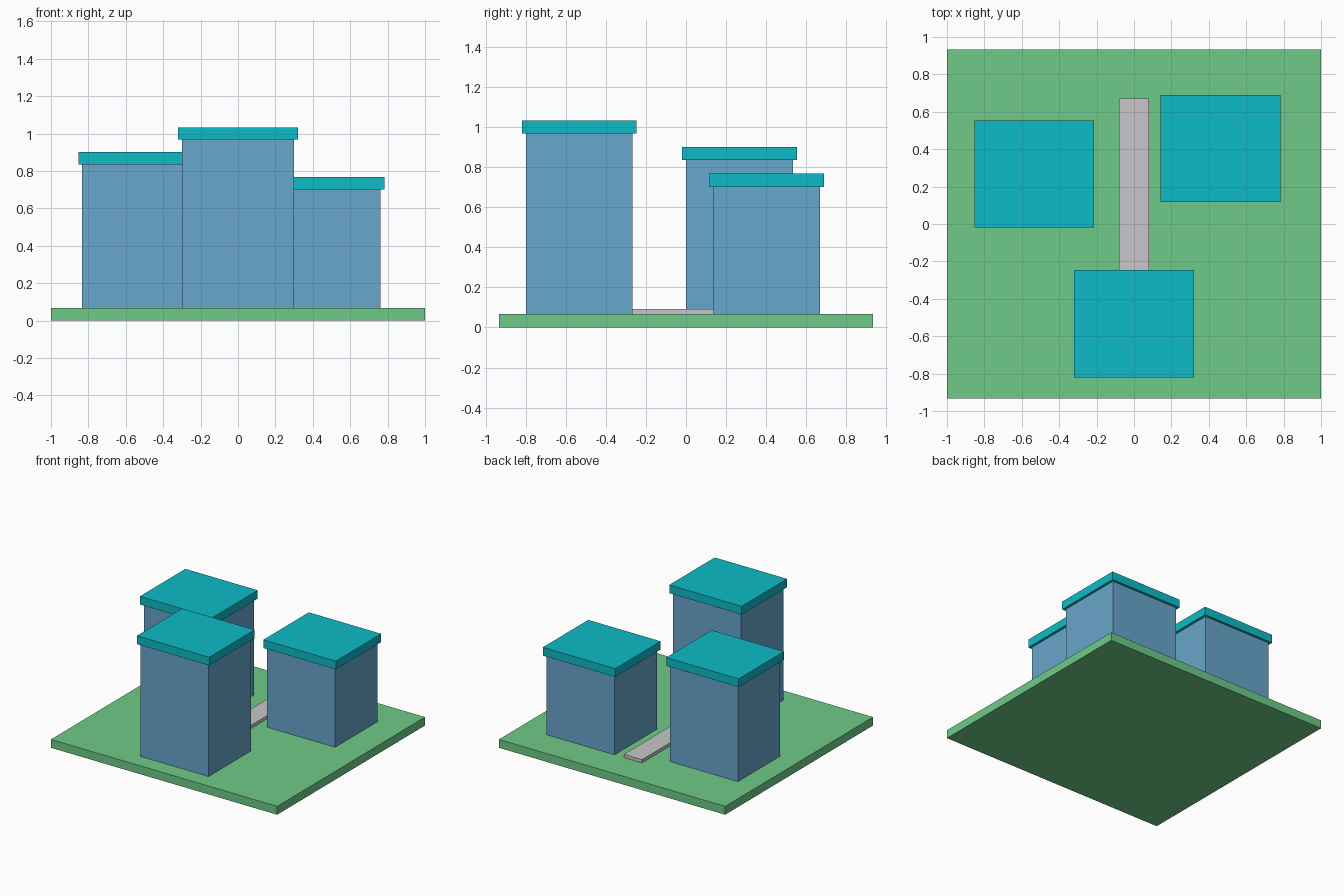
import bpy

cube = bpy.data.objects.get("Cube")
if cube:
    bpy.data.objects.remove(cube, do_unlink=True)


def linear(c):
    c /= 255
    return c / 12.92 if c <= 0.04045 else ((c + 0.055) / 1.055) ** 2.4


def make_material(name, *srgb):
    mat = bpy.data.materials.new(name)
    color = [linear(c) for c in srgb] + [1]
    mat.use_nodes = True
    mat.diffuse_color = color
    bsdf = next(n for n in mat.node_tree.nodes if n.type == 'BSDF_PRINCIPLED')
    bsdf.inputs["Base Color"].default_value = color
    return mat


def box(name, center, size, bottom, top, mat):
    """Flat-sided block with a given footprint, standing between two heights."""
    bpy.ops.mesh.primitive_cube_add(size=1, location=(*center, (bottom + top) / 2))
    obj = bpy.context.object
    obj.name = name
    obj.scale = (*size, top - bottom)
    bpy.ops.object.transform_apply(location=False, rotation=False, scale=True)
    obj.data.materials.append(mat)


grass = make_material("grass green", 110, 202, 136)
wall = make_material("wall blue", 104, 166, 204)
roof = make_material("roof teal", 13, 187, 199)
paving = make_material("paving grey", 200, 198, 200)

# Ground slab and path
GROUND = 0.067
box("ground_slab", (0, 0), (2, 1.867), 0, GROUND, grass)
box("path", (0, 0), (0.16, 1.34), GROUND, 0.093, paving)

# Towers: a plain body with a slightly overhanging roof slab
towers = {
    "front": ((0, -0.533), 0.967),
    "right": ((-0.533, 0.267), 0.835),
    "left": ((0.463, 0.403), 0.702),
}
for side, (center, top) in towers.items():
    box(side + "_tower_body", center, (0.6, 0.533), GROUND, top, wall)
    box(side + "_tower_roof", center, (0.64, 0.573), top, top + 0.066, roof)
